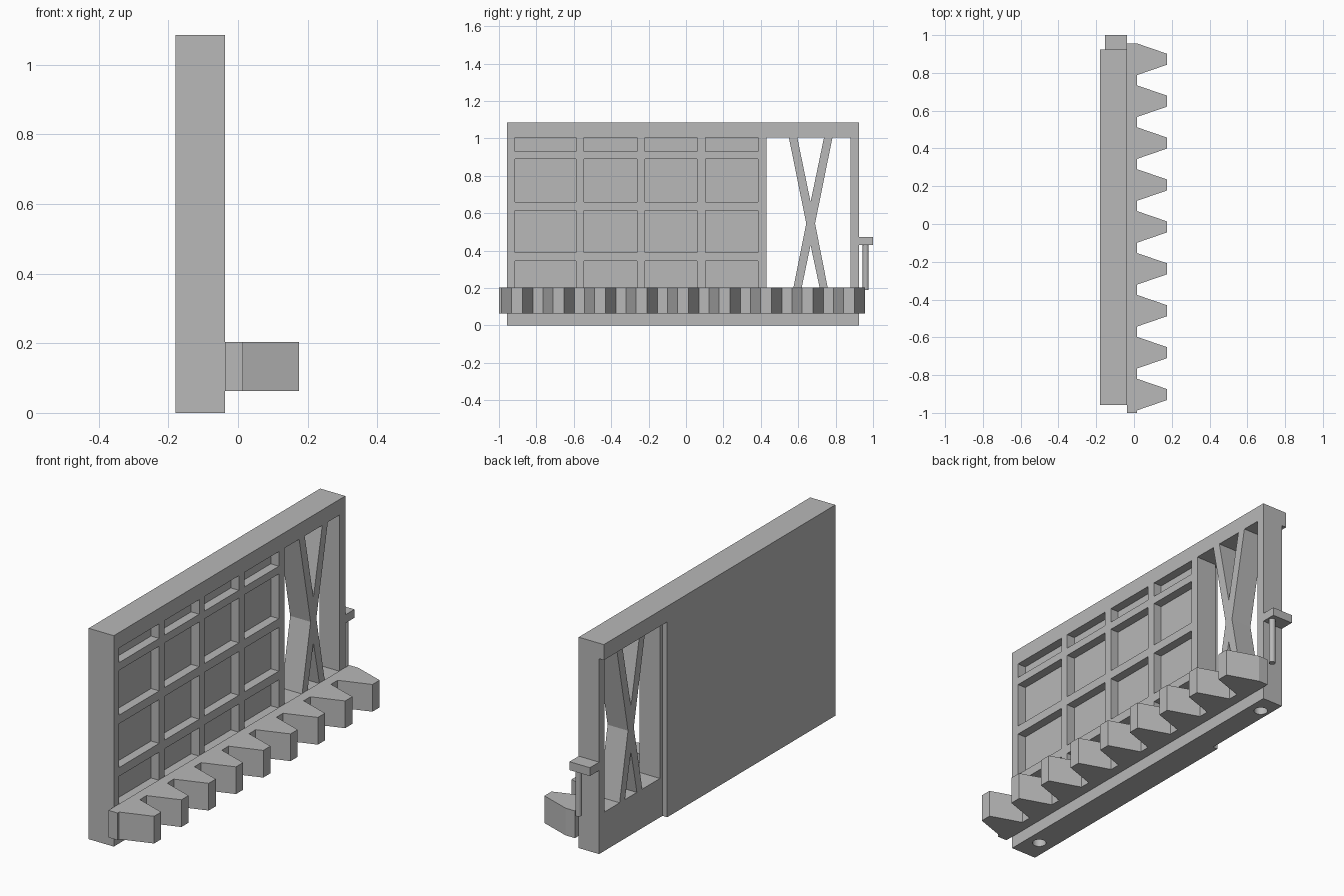
import bpy, bmesh

cube = bpy.data.objects.get("Cube")
if cube:
    bpy.data.objects.remove(cube, do_unlink=True)

grey = bpy.data.materials.new("plain_grey")
grey.use_nodes = True
GREY = (0.48, 0.48, 0.48, 1)
grey.diffuse_color = GREY
grey.node_tree.nodes["Principled BSDF"].inputs["Base Color"].default_value = GREY


def finish(name, bm):
    bmesh.ops.recalc_face_normals(bm, faces=bm.faces)
    mesh = bpy.data.meshes.new(name)
    bm.to_mesh(mesh)
    bm.free()
    mesh.materials.append(grey)
    obj = bpy.data.objects.new(name, mesh)
    bpy.context.collection.objects.link(obj)
    return obj


def add_box(bm, x, y, z):
    verts = bmesh.ops.create_cube(bm, size=1)["verts"]
    for v in verts:
        v.co = [r[0] if c < 0 else r[1] for c, r in zip(v.co, (x, y, z))]


def boxes(name, *specs):
    bm = bmesh.new()
    for spec in specs:
        add_box(bm, *spec)
    return finish(name, bm)


def add_cylinder(bm, x, y, z, radius):
    ring = bmesh.ops.create_cone(bm, cap_ends=True, segments=24, radius1=radius,
                                 radius2=radius, depth=z[1] - z[0])["verts"]
    bmesh.ops.translate(bm, verts=ring, vec=(x, y, sum(z) / 2))


def prism(name, points, offset):
    bm = bmesh.new()
    face = bm.faces.new([bm.verts.new(p) for p in points])
    new = bmesh.ops.extrude_face_region(bm, geom=[face])["geom"]
    bmesh.ops.translate(bm, vec=offset,
                        verts=[g for g in new if isinstance(g, bmesh.types.BMVert)])
    return finish(name, bm)


def cut(target, cutter):
    cutter.hide_render = True
    mod = target.modifiers.new("cut", "BOOLEAN")
    mod.operation, mod.solver, mod.object = "DIFFERENCE", "EXACT", cutter
    bpy.context.view_layer.objects.active = target
    bpy.ops.object.modifier_apply(modifier=mod.name)
    bpy.data.objects.remove(cutter, do_unlink=True)


BACK, STEP, FACE = -0.18, -0.153, -0.037
BEAM, HEAD = 0.2, 1.005

# Wall slab with a stepped-back rear end
wall = boxes("wall_panel", ((BACK, FACE), (-0.957, 0.925), (0, 1.085)))
cut(wall, boxes("step_cutter", ((BACK - 0.1, STEP), (0.41, 1.1), (-0.1, HEAD))))

# Window through the wall
cut(wall, boxes("opening_cutter", ((-0.4, 0.2), (0.43, 0.88), (BEAM, HEAD))))

# Grid of shallow coffers
columns = [(-0.913, -0.588), (-0.545, -0.262), (-0.218, 0.06), (0.105, 0.385)]
rows = [(BEAM, 0.345), (0.39, 0.615), (0.66, 0.89), (0.93, HEAD)]
cut(wall, boxes("coffer_cutter", *[((FACE - 0.046, 0.1), y, z)
                                   for y in columns for z in rows]))

# Mounting holes in the underside
bm = bmesh.new()
for y in (-0.835, 0.825):
    add_cylinder(bm, -0.105, y, (-0.1, 0.12), 0.033)
cut(wall, finish("hole_cutter", bm))

# Crossed brace in the window
outline = [(0.55, HEAD), (0.595, HEAD), (0.666, 0.66), (0.738, HEAD), (0.783, HEAD),
           (0.69, 0.545), (0.758, BEAM), (0.715, BEAM), (0.666, 0.43),
           (0.618, BEAM), (0.574, BEAM), (0.643, 0.545)]
prism("cross_brace", [(STEP, y, z) for y, z in outline], (FACE - STEP, 0, 0))

# Toothed rack along the foot
ROOT, TIP = 0.015, 0.175
profile = [(FACE, 0.956), (FACE, -1), (ROOT, -1)]
for i in range(9):
    c = -0.903 + i * 0.2219
    profile += [(ROOT, c - 0.084), (TIP, c - 0.029), (TIP, c + 0.029), (ROOT, c + 0.084)]
prism("gear_rack", [(x, y, 0.063) for x, y in profile], (0, 0, 0.14))

# Latch bracket and its hanging pin
boxes("latch_bracket", ((STEP, FACE), (0.925, 1), (0.43, 0.473)))
bm = bmesh.new()
add_cylinder(bm, -0.062, 0.961, (0.19, 0.43), 0.016)
pin = finish("latch_pin", bm)

for obj in (wall, pin):
    bpy.ops.object.select_all(action="DESELECT")
    obj.select_set(True)
    bpy.context.view_layer.objects.active = obj
    bpy.ops.object.shade_smooth_by_angle()
